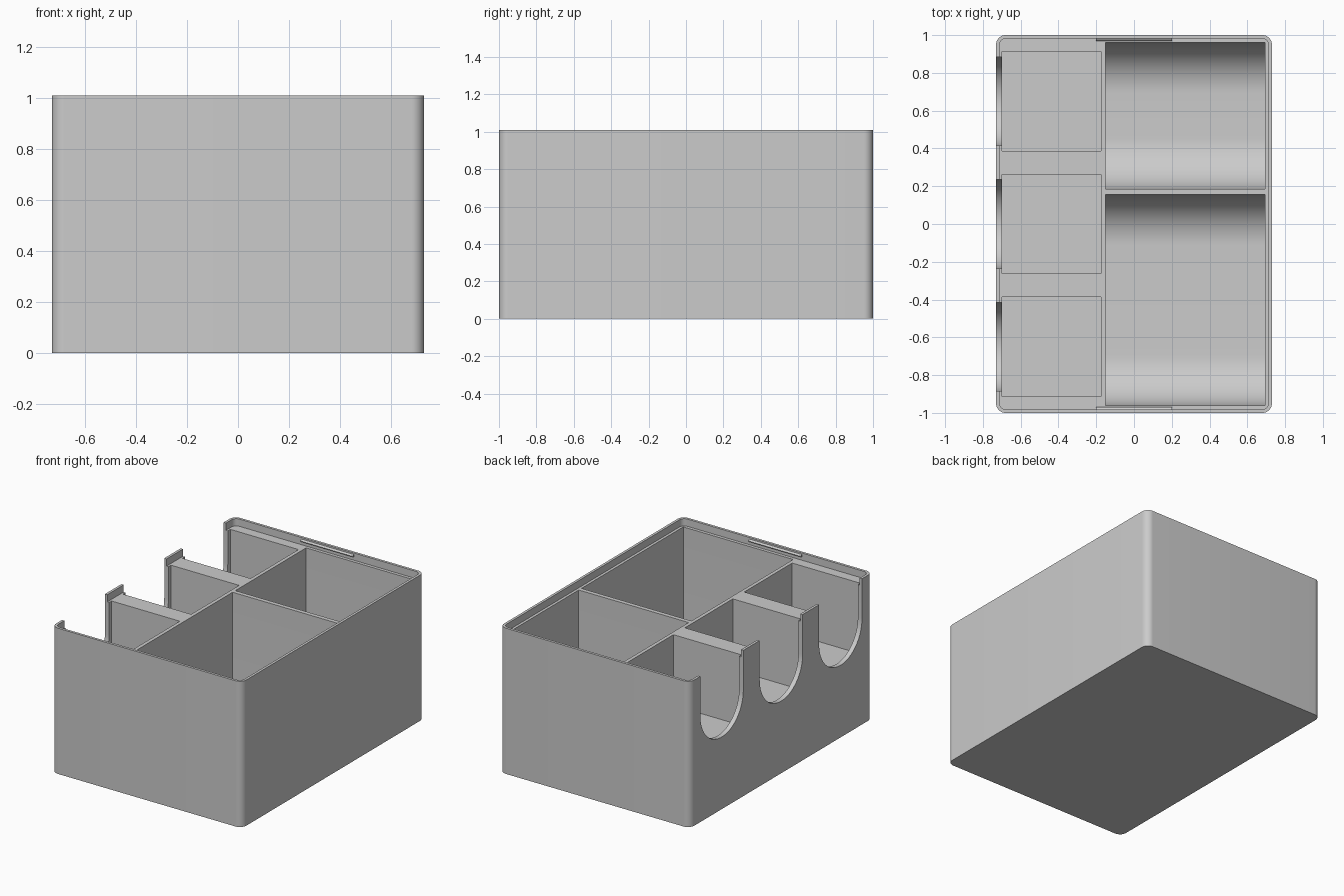
import bpy, bmesh, math
from mathutils import Vector

old = bpy.data.objects.get("Cube")
if old:
    bpy.data.objects.remove(old, do_unlink=True)

# Overall sizes
HX, HY, TOP = 0.73, 1.0, 1.01
LEDGE = 0.96          # height of dividers and lid seat
LIP = 0.018           # thickness of the raised lip
OVER = 1.2            # cutters reach above the box

grey = bpy.data.materials.new("plain_grey")
grey.use_nodes = True
colour = (0.6, 0.6, 0.6, 1)
grey.diffuse_color = colour
grey.node_tree.nodes["Principled BSDF"].inputs["Base Color"].default_value = colour


def arc(cu, cv, r, start, end, n):
    """Points on an arc, angles in degrees."""
    return [(cu + r * math.cos(math.radians(start + (end - start) * i / n)),
             cv + r * math.sin(math.radians(start + (end - start) * i / n)))
            for i in range(n + 1)]


def rounded_rect(hx, hy, r):
    pts = []
    for k, (sx, sy) in enumerate([(1, 1), (-1, 1), (-1, -1), (1, -1)]):
        pts += arc(sx * (hx - r), sy * (hy - r), r, 90 * k, 90 * k + 90, 10)
    return pts


def prism(name, pts, low, high, axis="z"):
    """Extrude an outline along z (outline in xy) or x (outline in yz)."""
    bm = bmesh.new()
    place = (lambda u, v: (u, v, low)) if axis == "z" else (lambda u, v: (low, u, v))
    face = bm.faces.new([bm.verts.new(place(u, v)) for u, v in pts])
    grown = bmesh.ops.extrude_face_region(bm, geom=[face])["geom"]
    shift = Vector((0, 0, high - low)) if axis == "z" else Vector((high - low, 0, 0))
    bmesh.ops.translate(bm, vec=shift, verts=[g for g in grown if isinstance(g, bmesh.types.BMVert)])
    bmesh.ops.recalc_face_normals(bm, faces=bm.faces)
    mesh = bpy.data.meshes.new(name)
    bm.to_mesh(mesh)
    bm.free()
    mesh.materials.append(grey)
    obj = bpy.data.objects.new(name, mesh)
    bpy.context.collection.objects.link(obj)
    return obj


def cut(target, cutter):
    """Subtract the cutter, bake the result and drop the cutter."""
    cutter.hide_render = True
    mod = target.modifiers.new("cut", "BOOLEAN")
    mod.operation, mod.solver, mod.object = "DIFFERENCE", "EXACT", cutter
    graph = bpy.context.evaluated_depsgraph_get()
    mesh = bpy.data.meshes.new_from_object(target.evaluated_get(graph))
    target.modifiers.clear()
    target.data = mesh
    bpy.data.objects.remove(cutter, do_unlink=True)


# Outer body with rounded vertical corners
box = prism("storage_box", rounded_rect(HX, HY, 0.05), 0, TOP)

# Lid seat inside the lip
cut(box, prism("lid_seat_cutter", rounded_rect(HX - LIP, HY - LIP, 0.035), LEDGE, OVER))

# Two big trays with scooped floors
FLOOR, SCOOP = 0.03, 0.27
for y0, y1 in [(0.185, 0.96), (-0.96, 0.155)]:
    outline = [(y1, OVER), (y0, OVER)]
    outline += arc(y0 + SCOOP, FLOOR + SCOOP, SCOOP, 180, 270, 20)
    outline += arc(y1 - SCOOP, FLOOR + SCOOP, SCOOP, 270, 360, 20)
    cut(box, prism("tray_cutter", outline, -0.15, 0.693, "x"))

# Three square wells, each with a rounded finger notch in the side wall
WELL, NOTCH = 0.2625, 0.235
for y in (-0.65, 0, 0.65):
    square = [(y - WELL, 0.47), (y + WELL, 0.47), (y + WELL, OVER), (y - WELL, OVER)]
    cut(box, prism("well_cutter", square, -0.698, -0.175, "x"))
    notch = [(y + NOTCH, OVER), (y - NOTCH, OVER)] + arc(y, 0.735, NOTCH, 180, 360, 32)
    cut(box, prism("notch_cutter", notch, -0.8, -0.69, "x"))

# Snap ridges for the lid on the short walls
ridges = []
for name, s in (("back_snap_ridge", 1), ("front_snap_ridge", -1)):
    profile = [(s * 0.99, 0.978), (s * 0.976, 0.983), (s * 0.97, 0.99), (s * 0.976, 0.997), (s * 0.99, 1.002)]
    ridges.append(prism(name, profile, -0.2, 0.2, "x"))

# Smooth rounded surfaces, keep hard edges sharp
bpy.ops.object.select_all(action="DESELECT")
for obj in [box] + ridges:
    obj.select_set(True)
bpy.context.view_layer.objects.active = box
bpy.ops.object.shade_smooth_by_angle(angle=math.radians(30))
